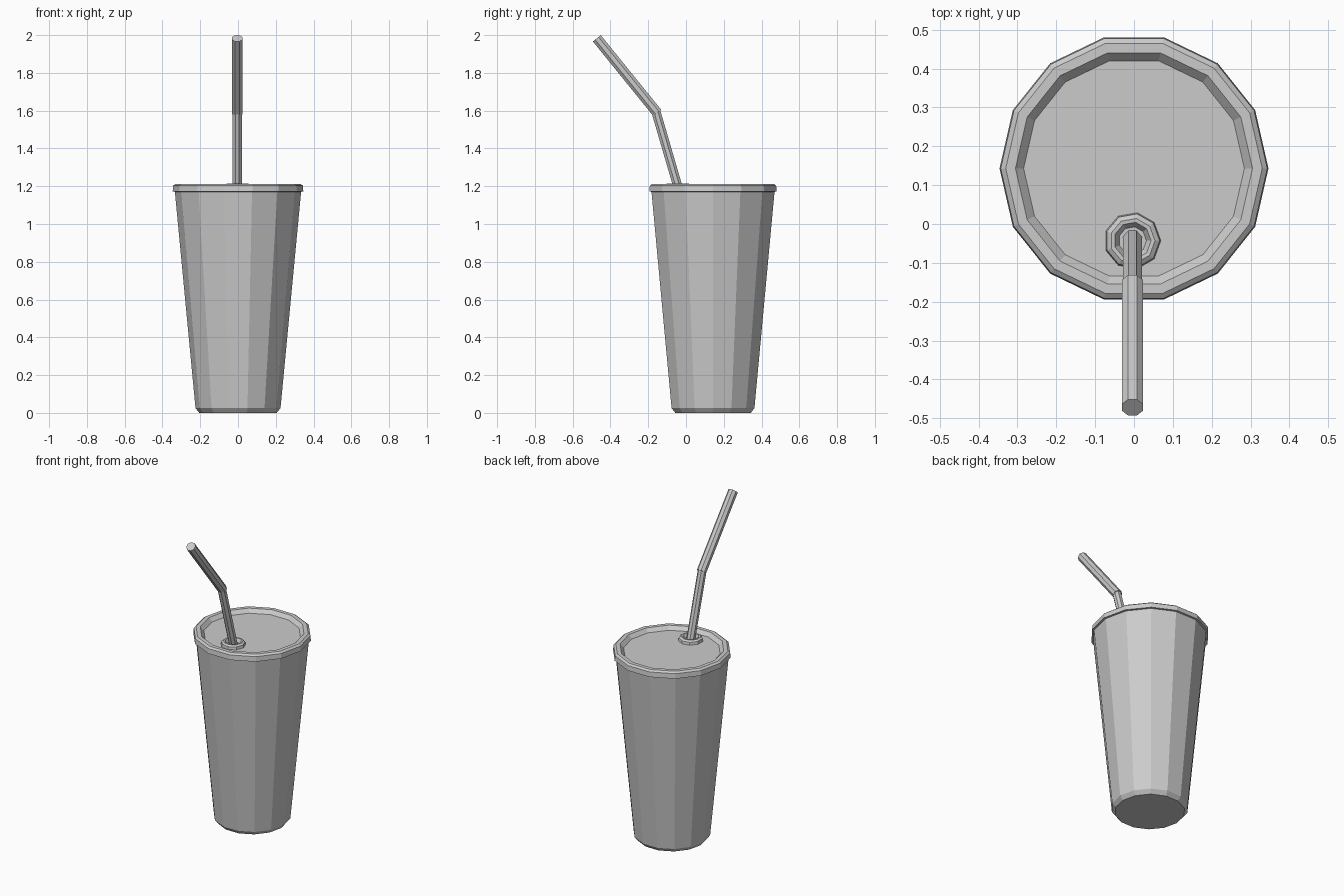
import bpy, bmesh, math
from mathutils import Vector

if "Cube" in bpy.data.objects:
    bpy.data.objects.remove(bpy.data.objects["Cube"])

CUP_Y = 0.143


def finish(name, bm):
    bmesh.ops.recalc_face_normals(bm, faces=bm.faces)
    mesh = bpy.data.meshes.new(name)
    bm.to_mesh(mesh)
    bm.free()
    ob = bpy.data.objects.new(name, mesh)
    bpy.context.collection.objects.link(ob)
    return ob


def skin(name, rings):
    """Bridge rings of points in order and cap both ends."""
    bm = bmesh.new()
    loops = [[bm.verts.new(p) for p in ring] for ring in rings]
    n = len(loops[0])
    for a, b in zip(loops, loops[1:]):
        for i in range(n):
            j = (i + 1) % n
            bm.faces.new((a[i], a[j], b[j], b[i]))
    bm.faces.new(loops[0][::-1])
    bm.faces.new(loops[-1])
    return finish(name, bm)


def lathe(name, profile, sides, centre):
    step = math.tau / sides
    return skin(name, [[(centre[0] + r * math.cos(i * step),
                         centre[1] + r * math.sin(i * step), z)
                        for i in range(sides)] for r, z in profile])


def tube(name, start, end, radius, sides=8):
    a, b = Vector(start), Vector(end)
    u = Vector((1, 0, 0))
    v = (b - a).normalized().cross(u)
    ring = [radius * (math.cos(t) * u + math.sin(t) * v)
            for t in (math.tau * (i + 0.5) / sides for i in range(sides))]
    return skin(name, [[c + o for o in ring] for c in (a, b)])


# Tapered cup with a small chamfer at the base
lathe("cup_body", [(0.205, 0.0), (0.225, 0.025), (0.335, 1.18)], 14, (0, CUP_Y))

# Lid with overhanging rim and recessed top
lathe("lid", [(0.33, 1.17), (0.346, 1.172), (0.343, 1.203), (0.33, 1.213),
              (0.305, 1.213), (0.284, 1.19)], 14, (0, CUP_Y))

# Raised collar around the straw hole
lathe("straw_collar", [(0.074, 1.185), (0.07, 1.207), (0.058, 1.215),
                       (0.048, 1.214), (0.036, 1.195)], 9, (-0.004, -0.043))

# Bent straw: lower and upper lengths
tube("straw_lower", (-0.004, -0.038, 1.18), (-0.004, -0.162, 1.605), 0.026)
tube("straw_upper", (-0.004, -0.152, 1.588), (-0.004, -0.472, 1.983), 0.029)
